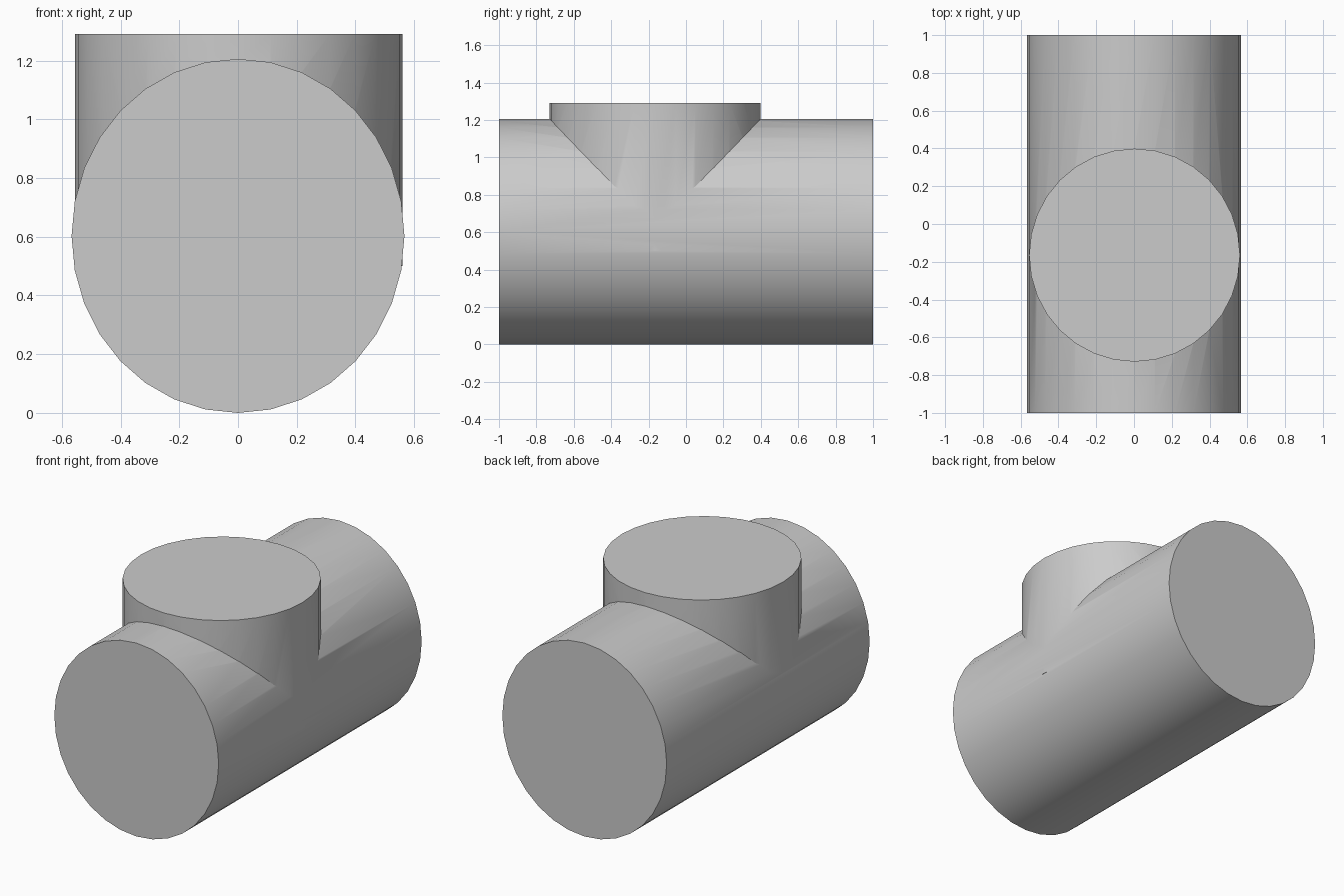
import bpy
import math

cube = bpy.data.objects.get("Cube")
if cube:
    bpy.data.objects.remove(cube, do_unlink=True)

SIDES = 32

grey = bpy.data.materials.new("plain grey")
grey.use_nodes = True
colour = (0.6, 0.6, 0.6, 1)
grey.diffuse_color = colour
grey.node_tree.nodes["Principled BSDF"].inputs["Base Color"].default_value = colour


def cylinder(name, location, scale, tilt=0):
    """Capped cylinder with baked scale; scale is (radius, radius, length)."""
    bpy.ops.mesh.primitive_cylinder_add(
        vertices=SIDES, radius=1, depth=1, location=location, rotation=(tilt, 0, 0))
    obj = bpy.context.object
    obj.name = name
    obj.scale = scale
    bpy.ops.object.transform_apply(location=False, rotation=True, scale=True)
    obj.data.materials.append(grey)
    return obj


# Slightly oval main pipe running front to back
pipe = cylinder("tee_pipe", (0, 0, 0.603), (0.567, 0.603, 2), math.pi / 2)

# Upright branch, set towards the front
base, top = 0.5, 1.29
branch = cylinder("branch_pipe", (0.003, -0.165, (base + top) / 2),
                  (0.558, 0.564, top - base))

# Join both into one closed skin
union = pipe.modifiers.new("join branch", "BOOLEAN")
union.operation = "UNION"
union.solver = "EXACT"
union.object = branch
bpy.ops.object.select_all(action="DESELECT")
pipe.select_set(True)
bpy.context.view_layer.objects.active = pipe
bpy.ops.object.modifier_apply(modifier=union.name)
bpy.data.objects.remove(branch, do_unlink=True)

# Smooth walls, sharp end caps and seam
bpy.ops.object.shade_smooth_by_angle(angle=math.radians(30))
